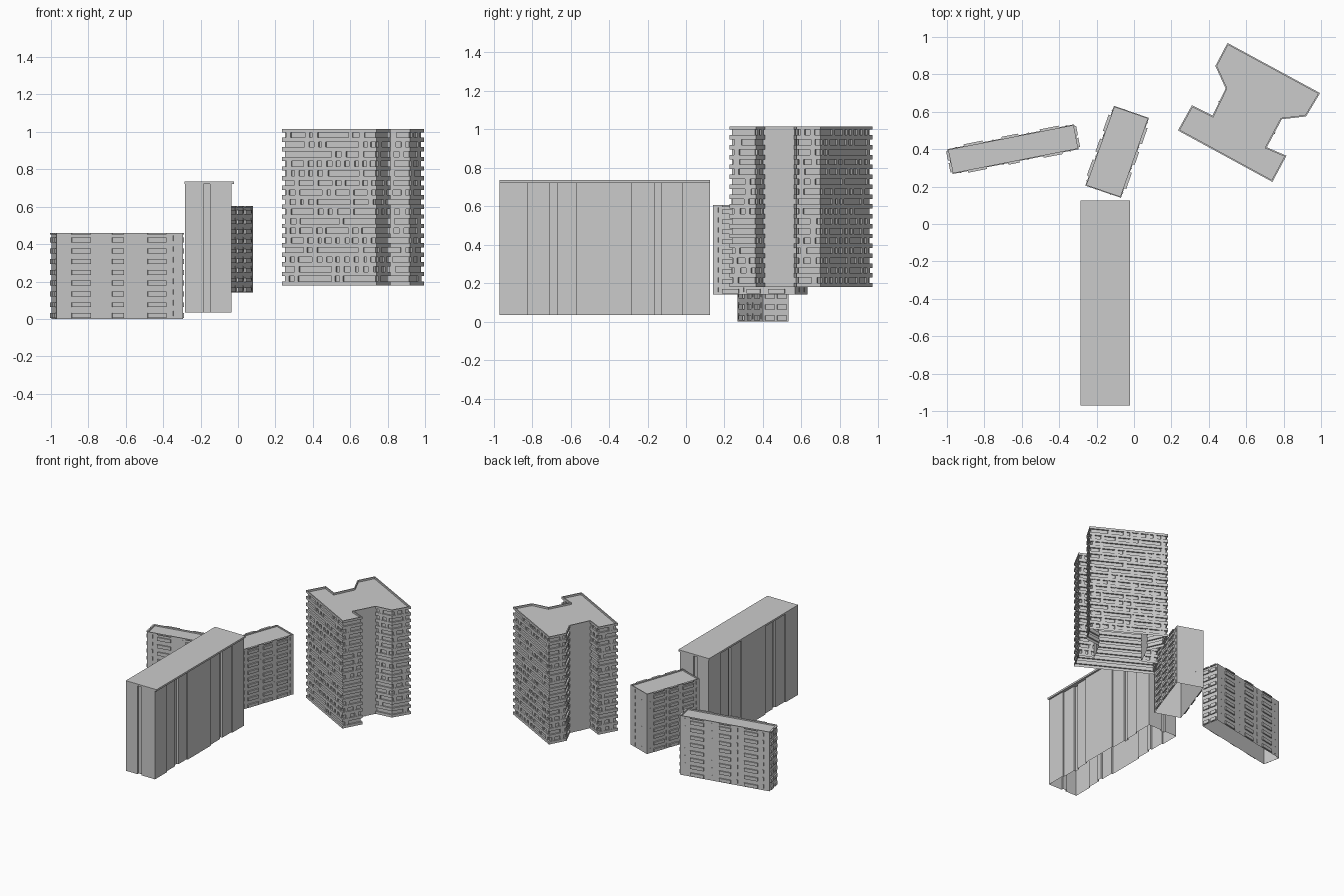
import bpy, bmesh, random
from mathutils import Vector as V

if "Cube" in bpy.data.objects:
    bpy.data.objects.remove(bpy.data.objects["Cube"])

random.seed(4)


def offset(pts, dist):
    """Move every polygon edge outwards by its own distance (CCW outline)."""
    n = len(pts)
    out = []
    for i in range(n):
        p = V(pts[i])
        a = (p - V(pts[i - 1])).normalized()
        b = (V(pts[(i + 1) % n]) - p).normalized()
        na, nb = V((a.y, -a.x)), V((b.y, -b.x))
        da, db = dist[i - 1], dist[i]
        det = na.x * nb.y - na.y * nb.x
        if abs(det) < 1e-6:
            out.append(p + na * da)
        else:
            out.append(p + V((da * nb.y - db * na.y, db * na.x - da * nb.x)) / det)
    return out


def skin(bm, rings):
    """Stack outlines into one open-bottomed shell; the last ring is the roof."""
    prev = None
    for pts, z in rings:
        cur = [bm.verts.new((p[0], p[1], z)) for p in pts]
        if prev:
            n = len(cur)
            for i in range(n):
                j = (i + 1) % n
                bm.faces.new((prev[i], prev[j], cur[j], cur[i]))
        prev = cur
    bm.faces.new(prev)


def box(bm, a, b, u0, u1, v0, v1, z0, z1):
    """Box on wall a-b: u as a fraction along it, v as distance out of it."""
    a, b = V(a), V(b)
    d = (b - a).normalized()
    n = V((d.y, -d.x))
    c = [a + (b - a) * u + n * v for u, v in ((u0, v0), (u0, v1), (u1, v1), (u1, v0))]
    lo = [bm.verts.new((p.x, p.y, z0)) for p in c]
    hi = [bm.verts.new((p.x, p.y, z1)) for p in c]
    for i in range(3):                       # the back against the wall stays open
        bm.faces.new((lo[i], lo[i + 1], hi[i + 1], hi[i]))
    bm.faces.new(hi)
    bm.faces.new(lo[::-1])


def finish(bm, name):
    bmesh.ops.recalc_face_normals(bm, faces=bm.faces)
    me = bpy.data.meshes.new(name)
    bm.to_mesh(me)
    bm.free()
    bpy.context.collection.objects.link(bpy.data.objects.new(name, me))


def edges(pts):
    return [(pts[i], pts[(i + 1) % len(pts)]) for i in range(len(pts))]


def balcony_block(name, pts, z0, z1, floors, balconies, windows, depth):
    """Slab block with stacks of balconies and narrow window columns."""
    bm = bmesh.new()
    rim = offset(pts, [-0.006] * len(pts))
    skin(bm, [(pts, z0), (pts, z1), (rim, z1), (rim, z1 - 0.01)])
    pitch = (z1 - z0) / floors
    for e, (a, b) in enumerate(edges(pts)):
        for u0, u1 in balconies.get(e, []):
            for f in range(floors):
                z = z0 + f * pitch
                box(bm, a, b, u0, u1, 0, depth, z + 0.1 * pitch, z + 0.55 * pitch)
            box(bm, a, b, u0, u1, 0, depth, z1 - 0.008, z1)
        for u in windows.get(e, []):
            for f in range(floors):
                z = z0 + f * pitch
                box(bm, a, b, u - 0.006, u + 0.006, 0, 0.003, z + 0.25 * pitch, z + 0.75 * pitch)
    finish(bm, name)


# Low block on the left
low = [(-0.97, 0.267), (-0.295, 0.40), (-0.32, 0.533), (-0.998, 0.40)]
balcony_block("low_block", low, 0.0, 0.46, 8,
              {0: [(0.12, 0.27), (0.44, 0.53), (0.72, 0.87)],
               1: [(0.08, 0.45), (0.55, 0.92)],
               2: [(0.12, 0.27), (0.44, 0.57), (0.72, 0.87)],
               3: [(0.08, 0.45), (0.55, 0.92)]},
              {0: [0.06, 0.4, 0.6, 0.93], 2: [0.06, 0.36, 0.64, 0.93]}, 0.009)

# Middle block
mid = [(-0.26, 0.205), (-0.07, 0.14), (0.08, 0.567), (-0.107, 0.632)]
balcony_block("middle_block", mid, 0.14, 0.605, 9,
              {1: [(0.12, 0.32), (0.42, 0.58), (0.68, 0.88)],
               3: [(0.12, 0.32), (0.42, 0.58), (0.68, 0.88)]},
              {0: [0.3, 0.7], 1: [0.06, 0.37, 0.63, 0.94],
               2: [0.3, 0.7], 3: [0.06, 0.37, 0.63, 0.94]}, 0.011)

# Long slab: outline with shallow and deep vertical recesses on both sides
steps = [(-0.97, 0), (-0.82, 1), (-0.71, 2), (-0.67, 1), (-0.57, 0),
         (-0.28, 1), (-0.16, 2), (-0.13, 1), (-0.02, 0), (0.125, 0)]
inset = (0.0, 0.010, 0.024)
side = []
for (y0, k), (y1, _) in zip(steps, steps[1:]):
    side += [(inset[k], y0), (inset[k], y1)]
XR, XL = -0.034, -0.283
slab = [(-0.185, -0.97), (-0.185, -0.955), (-0.15, -0.955), (-0.15, -0.97)]
slab += [(XR - i, y) for i, y in side]
slab += [(-0.15, 0.125), (-0.15, 0.11), (-0.185, 0.11), (-0.185, 0.125)]
slab += [(XL + i, y) for i, y in reversed(side)]
bm = bmesh.new()
skin(bm, [(slab, 0.035), (slab, 0.722)])
finish(bm, "long_slab_walls")
cap = [(-0.285, -0.97), (-0.021, -0.97), (-0.021, 0.125), (-0.285, 0.125)]
bm = bmesh.new()
skin(bm, [(cap, 0.721), (cap, 0.735)])
bm.faces.new([bm.verts.new((x, y, 0.721)) for x, y in reversed(cap)])
finish(bm, "long_slab_roof")

# Tall H-shaped tower: projecting floor bands, plain waist walls
tower = [(0.235, 0.50), (0.74, 0.225), (0.815, 0.365), (0.71, 0.41), (0.79, 0.56),
         (0.92, 0.575), (0.995, 0.70), (0.50, 0.968), (0.435, 0.845), (0.49, 0.725),
         (0.42, 0.58), (0.31, 0.635)]
waist = (3, 9)
D = 0.011
inner = offset(tower, [0 if i in waist else -D for i in range(12)])
rim = offset(tower, [-0.008] * 12)
Z0, Z1, FLOORS = 0.18, 1.015, 16
pitch = (Z1 - Z0 - 0.015) / FLOORS
rings = [(tower, Z0)]
for f in range(FLOORS):
    z = Z0 + f * pitch
    rings += [(tower, z + 0.4 * pitch), (inner, z + 0.4 * pitch),
              (inner, z + 0.95 * pitch), (tower, z + 0.95 * pitch)]
rings += [(tower, Z1), (rim, Z1), (rim, Z1 - 0.014)]
bm = bmesh.new()
skin(bm, rings)
# Wall piers between the bands and a thin rib on each waist wall
for e, (a, b) in enumerate(edges(inner)):
    if e in waist:
        box(bm, a, b, 0.48, 0.52, 0, 0.004, Z0, Z1 - 0.01)
        continue
    n = max(2, round((V(b) - V(a)).length / 0.055))
    for f in range(FLOORS):
        z = Z0 + f * pitch
        for k in range(n):
            if random.random() < 0.6:
                u = (k + random.uniform(0.1, 0.3)) / n
                w = random.uniform(0.35, 0.6) / n
                box(bm, a, b, u, u + w, 0, D * 0.8, z + 0.4 * pitch, z + 0.95 * pitch)
finish(bm, "h_tower")
